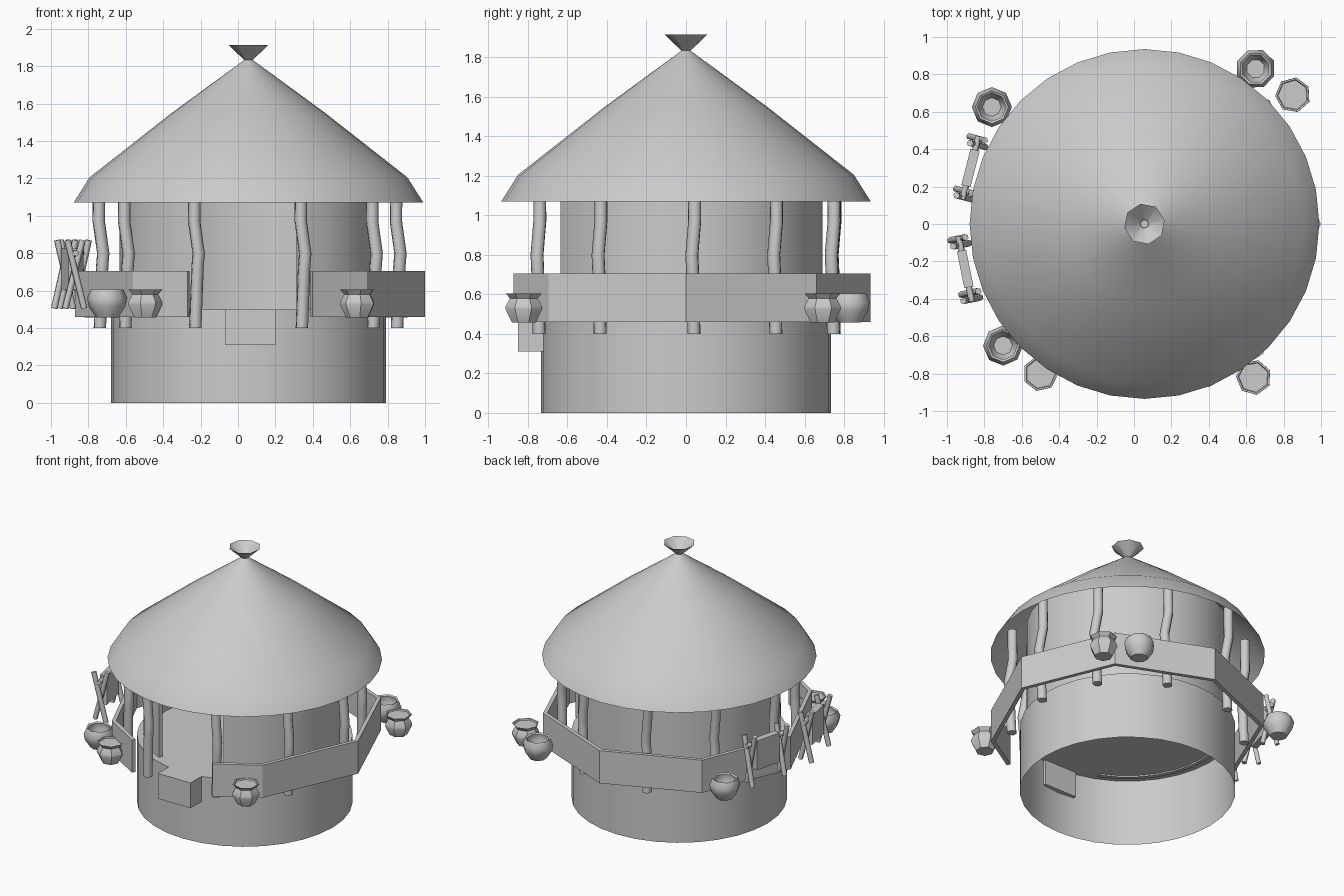
import bpy, bmesh, random
from math import sin, cos, pi, radians
from mathutils import Vector

if "Cube" in bpy.data.objects:
    bpy.data.objects.remove(bpy.data.objects["Cube"])

random.seed(4)
CX = 0.056  # hut axis


def finish(name, bm, angle=35, normals=True):
    if normals:
        bmesh.ops.recalc_face_normals(bm, faces=bm.faces)
    me = bpy.data.meshes.new(name)
    bm.to_mesh(me)
    bm.free()
    ob = bpy.data.objects.new(name, me)
    bpy.context.collection.objects.link(ob)
    bpy.ops.object.select_all(action='DESELECT')
    ob.select_set(True)
    bpy.context.view_layer.objects.active = ob
    if angle:
        bpy.ops.object.shade_smooth_by_angle(angle=radians(angle))
    return ob


def lathe(name, profile, n, x, y, angle=35, cap_bottom=False, cap_top=False, turn=0.0):
    bm = bmesh.new()
    rings = [[bm.verts.new((x + r * cos(2 * pi * i / n + turn), y + r * sin(2 * pi * i / n + turn), z))
              for i in range(n)] for r, z in profile]
    for a, b in zip(rings, rings[1:]):
        for i in range(n):
            j = (i + 1) % n
            bm.faces.new((a[i], a[j], b[j], b[i]))
    if cap_bottom:
        bm.faces.new(rings[0][::-1])
    if cap_top:
        bm.faces.new(rings[-1])
    return finish(name, bm, angle, normals=False)


def arc_wall(name, angles, r, thick, z0, z1, x, angle):
    """Open ring with thickness, following the given angles."""
    bm = bmesh.new()
    secs = []
    for a in angles:
        c, s = cos(radians(a)), sin(radians(a))
        secs.append([bm.verts.new((x + q * c, q * s, z)) for q, z in
                     ((r, z0), (r, z1), (r - thick, z1), (r - thick, z0))])
    for a, b in zip(secs, secs[1:]):
        for i in range(4):
            j = (i + 1) % 4
            bm.faces.new((a[i], b[i], b[j], a[j]))
    bm.faces.new(secs[0])
    bm.faces.new(secs[-1][::-1])
    return finish(name, bm, angle)


def stick(name, pts, r, n=6):
    """Tube through points, used for posts and poles."""
    bm = bmesh.new()
    pts = [Vector(p) for p in pts]
    d = (pts[-1] - pts[0]).normalized()
    u = d.cross(Vector((0.3, 1, 0.1))).normalized()
    v = d.cross(u)
    rings = [[bm.verts.new(p + r * (u * cos(2 * pi * i / n) + v * sin(2 * pi * i / n)))
              for i in range(n)] for p in pts]
    for a, b in zip(rings, rings[1:]):
        for i in range(n):
            j = (i + 1) % n
            bm.faces.new((a[i], a[j], b[j], b[i]))
    bm.faces.new(rings[0])
    bm.faces.new(rings[-1])
    return finish(name, bm, 65)


def box(name, centre, ax, ay, sx, sy, sz):
    """Box with horizontal axes ax and ay."""
    bm = bmesh.new()
    bmesh.ops.create_cube(bm, size=1)
    c = Vector(centre)
    for w in bm.verts:
        w.co = c + ax * (w.co.x * sx) + ay * (w.co.y * sy) + Vector((0, 0, w.co.z * sz))
    return finish(name, bm, 0)


# Base, floor and upper wall with a door opening at the front
lathe("base_drum", [(0.735, 0), (0.735, 0.5), (0.68, 0.5)], 32, CX, 0, cap_top=True)
door = 23
arc_wall("upper_wall", [-90 + door + (360 - 2 * door) * i / 28 for i in range(29)],
         0.69, 0.03, 0.49, 1.29, CX, 35)
box("door_step", (0.065, -0.775, 0.405), Vector((1, 0, 0)), Vector((0, 1, 0)), 0.27, 0.15, 0.19)

# Conical roof and finial cup
lathe("roof", [(0.935, 1.07), (0.85, 1.205), (0.41, 1.55), (0.02, 1.835)], 32, CX, 0, 40)
lathe("finial", [(0.02, 1.83), (0.11, 1.914)], 8, CX, 0, 50, turn=0.2)

# Crooked veranda posts
for i, a in enumerate((-69, -33, 3, 35, 70, 109, 143, 180, 214, 249)):
    px, py = CX + 0.795 * cos(radians(a)), 0.795 * sin(radians(a))
    path = [(px + ox, py - ox * 0.6, z) for ox, z in
            ((0, 0.4), (0.012, 0.72), (0.018, 0.8), (-0.006, 0.97), (-0.004, 1.2))]
    stick("post_%d" % i, path, 0.034, 7)

# Eight-sided parapet band, open at the front
arc_wall("parapet", [-69, -48, 0, 45, 90, 135, 180, 228, 249], 0.935, 0.03, 0.46, 0.705, 0.064, 0)

# Open bowls and lidded jars hung around the parapet
bowl = [(0.06, 0.457), (0.098, 0.515), (0.107, 0.56), (0.088, 0.605),
        (0.076, 0.598), (0.085, 0.555), (0.05, 0.49)]
jar = [(0.062, 0.457), (0.095, 0.525), (0.094, 0.54), (0.072, 0.58), (0.094, 0.605),
       (0.084, 0.605), (0.08, 0.595)]
for i, (x, y) in enumerate(((-0.76, 0.625), (0.65, 0.83), (-0.70, -0.65))):
    lathe("bowl_%d" % i, bowl, 8, x, y, 50, True, True, 0.4 * i)
for i, (x, y) in enumerate(((0.85, 0.69), (-0.5, -0.8), (0.64, -0.82))):
    lathe("jar_%d" % i, jar, 7, x, y, 35, True, True, 0.5 + 0.4 * i)

# Drying racks: crossed sticks at both ends, a rail and a hanging hide
for k, (p, q) in enumerate((((-0.838, 0.44), (-0.91, 0.16)), ((-0.932, -0.095), (-0.873, -0.385)))):
    p, q = Vector((*p, 0)), Vector((*q, 0))
    d = (q - p).normalized()
    s = Vector((-d.y, d.x, 0))
    for e, c in enumerate((p, q)):
        for m, sg in enumerate((-1, 1)):
            o = c + d * 0.017 * sg
            j = random.uniform(-0.006, 0.006)
            stick("rack_%d_leg_%d%d" % (k, e, m),
                  [o + s * (sg * 0.048) + Vector((0, 0, 0.505)),
                   o - s * (sg * (0.04 + j)) + Vector((0, 0, 0.87))], 0.018)
    up = Vector((0, 0, 0.8))
    stick("rack_%d_rail" % k, [p - d * 0.03 + up, q + d * 0.03 + up], 0.018)
    box("rack_%d_hide" % k, (p + q) / 2 + Vector((0, 0, 0.715)), d, s, 0.2, 0.05, 0.22)
